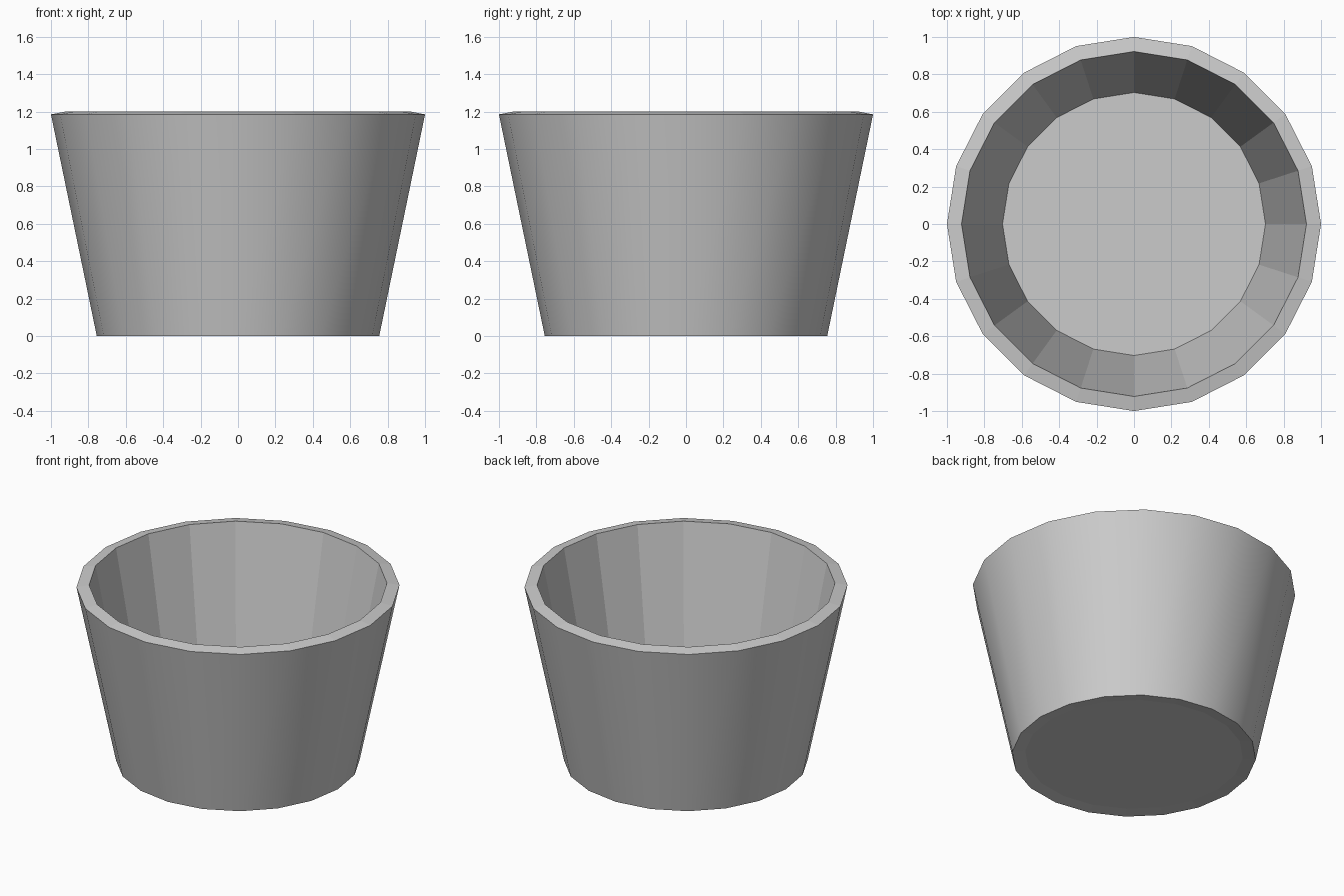
import bpy, bmesh
from math import cos, sin, tau, radians

if "Cube" in bpy.data.objects:
    bpy.data.objects.remove(bpy.data.objects["Cube"])

SIDES = 20
# Profile (radius, height): base recess, foot, outer rim, inner rim, inner floor
PROFILE = [(0.675, 0.01), (0.755, 0.0), (1.0, 1.185), (0.922, 1.2), (0.703, 0.06)]

bm = bmesh.new()
rings = [[bm.verts.new((r * cos(tau * i / SIDES), r * sin(tau * i / SIDES), z))
          for i in range(SIDES)] for r, z in PROFILE]

# Walls and rim between neighbouring rings; only the outer wall is smooth
for k in range(len(rings) - 1):
    a, b = rings[k], rings[k + 1]
    for i in range(SIDES):
        j = (i + 1) % SIDES
        face = bm.faces.new((a[i], a[j], b[j], b[i]))
        face.smooth = k == 1

# Underside and inner floor
bm.faces.new(rings[0][::-1])
bm.faces.new(rings[-1])
bmesh.ops.recalc_face_normals(bm, faces=bm.faces[:])

# Keep the foot and rim edges crisp
for e in bm.edges:
    if e.calc_face_angle(0) > radians(30):
        e.smooth = False

mesh = bpy.data.meshes.new("tapered_pot")
bm.to_mesh(mesh)
bm.free()
pot = bpy.data.objects.new("tapered_pot", mesh)
bpy.context.collection.objects.link(pot)
